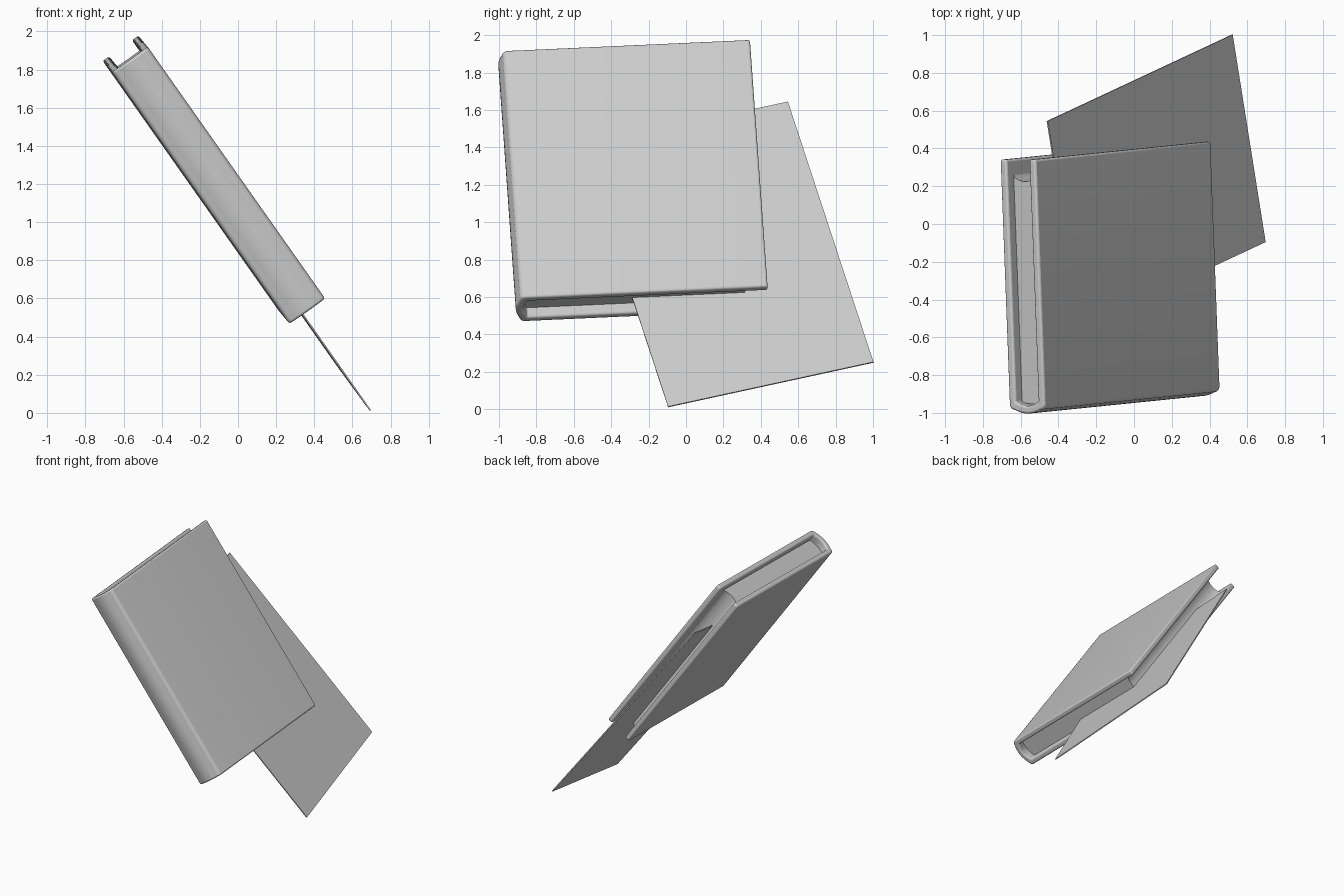
import bpy, bmesh
from math import radians, sin, cos, pi
from mathutils import Matrix, Vector

if "Cube" in bpy.data.objects:
    bpy.data.objects.remove(bpy.data.objects["Cube"])

# Book frame: local x = spine to fore-edge, local y = up the pages, local z = thickness
v = Vector((-0.0375, 0.998, 0.045)).normalized()
up = Vector((-0.575, -0.0587, 0.816))
up = (up - v * up.dot(v)).normalized()
n = v.cross(up)
FRAME = Matrix((v, up, n)).transposed().to_4x4() @ Matrix.Translation((0, 0, 0.60))

Y0, Y1 = 0.277, 1.895      # cover bottom and top
H, T = 0.115, 0.042        # half thickness, board thickness
FORE = 0.45                # fore-edge of the boards


def arc(x, half, bulge, steps=12):
    """Curved line from +half to -half at x, pushed by bulge in the middle."""
    return [(x + bulge * sin(pi * i / steps), half * cos(pi * i / steps))
            for i in range(steps + 1)]


def extrude(name, profile, y0, y1, bevel=0.0):
    bm = bmesh.new()
    face = bm.faces.new([bm.verts.new((x, y0, z)) for x, z in profile])
    res = bmesh.ops.extrude_face_region(bm, geom=[face])
    bmesh.ops.translate(bm, vec=(0, y1 - y0, 0),
                        verts=[e for e in res["geom"] if isinstance(e, bmesh.types.BMVert)])
    bmesh.ops.recalc_face_normals(bm, faces=bm.faces)
    mesh = bpy.data.meshes.new(name)
    bm.to_mesh(mesh)
    bm.free()
    ob = bpy.data.objects.new(name, mesh)
    bpy.context.collection.objects.link(ob)
    ob.matrix_world = FRAME
    if bevel:
        mod = ob.modifiers.new("rounded_edges", 'BEVEL')
        mod.width, mod.segments, mod.limit_method = bevel, 3, 'ANGLE'
        mod.angle_limit = radians(40)
    bpy.ops.object.select_all(action='DESELECT')
    bpy.context.view_layer.objects.active = ob
    ob.select_set(True)
    bpy.ops.object.shade_smooth_by_angle(angle=radians(35))
    return ob


# Cover: two boards joined by a rounded spine, one U-shaped section
def spine(x, half, bulge, r):
    pts = [(x + r * (1 - sin(a)), half - r + r * cos(a))
           for a in (0, pi / 8, pi / 4, 3 * pi / 8)]
    pts = [(x + r - r * sin(a), half - r + r * cos(a))
           for a in (0, pi / 8, pi / 4, 3 * pi / 8)]
    mid = [(x - bulge * (1 - (k / 4) ** 2), -k / 4 * (half - r)) for k in range(-4, 5)]
    return pts + mid + [(a, -b) for a, b in reversed(pts)]


outer = [(FORE, H)] + spine(-0.878, H, 0.02, 0.03) + [(FORE, -H)]
inner = [(FORE, H - T)] + spine(-0.84, H - T, 0.018, 0.012) + [(FORE, T - H)]
extrude("cover", outer + inner[::-1], Y0, Y1, 0.015)

# Page block: convex at the spine, hollow at the fore-edge
half = H - T + 0.001
pages = arc(0.37, half, -0.04) + [(x, -z) for x, z in arc(-0.83, half, -0.02)]
extrude("page_block", pages, Y0 + 0.062, Y1 - 0.062)

# Loose sheet slipped in between the pages at an angle
w, h, t = 1.137 / 2, 1.762 / 2, 0.004
sheet = extrude("loose_sheet", [(-w, -t), (w, -t), (w, t), (-w, t)], -h, h)
sheet.matrix_world = FRAME @ Matrix.Translation((0.257, 0.595, -0.026)) @ Matrix.Rotation(radians(11.7), 4, 'Z')
